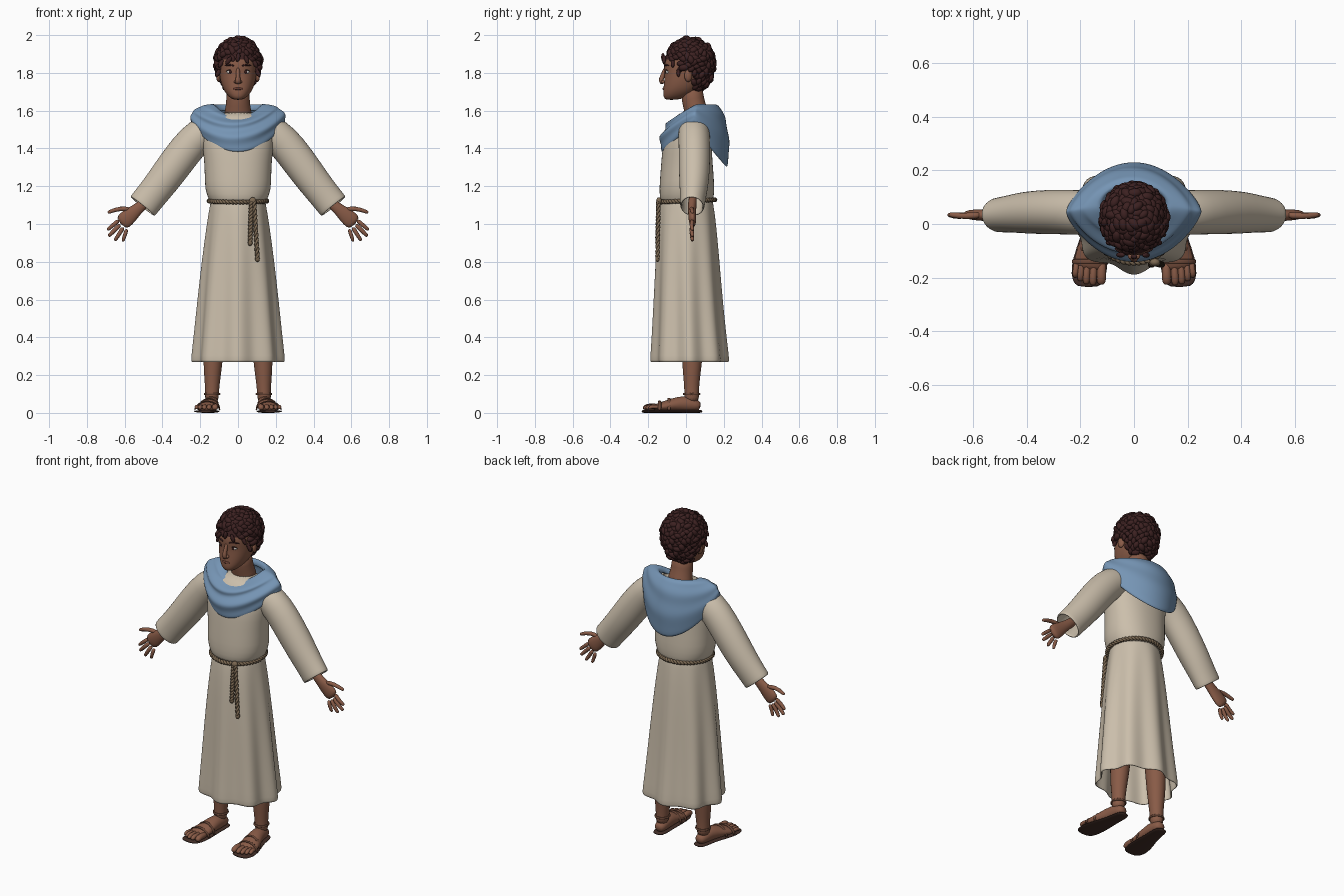
import bpy, bmesh, math, random
from math import sin, cos, pi
from mathutils import Vector, Matrix

random.seed(4)
if "Cube" in bpy.data.objects:
    bpy.data.objects.remove(bpy.data.objects["Cube"])

X, Y, Z = Vector((1, 0, 0)), Vector((0, 1, 0)), Vector((0, 0, 1))


def material(name, r, g, b):
    m = bpy.data.materials.new(name)
    m.use_nodes = True
    m.diffuse_color = (r, g, b, 1)
    bsdf = m.node_tree.nodes["Principled BSDF"]
    bsdf.inputs["Base Color"].default_value = (r, g, b, 1)
    bsdf.inputs["Roughness"].default_value = 0.8
    return m


CLOTH = material("cream cloth", 0.60, 0.52, 0.41)
BLUE = material("blue cloth", 0.18, 0.30, 0.46)
SKIN = material("brown skin", 0.25, 0.105, 0.063)
HAIR = material("dark hair", 0.045, 0.015, 0.015)
ROPE = material("rope", 0.20, 0.14, 0.085)
SOLE = material("dark leather", 0.055, 0.027, 0.02)
STRAP = material("strap leather", 0.15, 0.065, 0.04)
LIPS = material("lips", 0.19, 0.065, 0.045)
WHITE = material("eye white", 0.75, 0.72, 0.68)


def finish(name, bm, mat, mirror=False, thick=0, subdiv=1):
    bmesh.ops.recalc_face_normals(bm, faces=bm.faces)
    mesh = bpy.data.meshes.new(name)
    bm.to_mesh(mesh)
    bm.free()
    mesh.materials.append(mat)
    for p in mesh.polygons:
        p.use_smooth = True
    ob = bpy.data.objects.new(name, mesh)
    bpy.context.collection.objects.link(ob)
    if mirror:
        ob.modifiers.new("mirror", "MIRROR").use_mirror_merge = False
    if thick:
        ob.modifiers.new("thickness", "SOLIDIFY").thickness = thick
    if subdiv:
        ob.modifiers.new("smooth", "SUBSURF").levels = subdiv
        ob.modifiers["smooth"].render_levels = subdiv
    return ob


def loft(name, parts, mat, caps=True, **options):
    """Skin each list of rings into a closed tube."""
    bm = bmesh.new()
    for rings in parts:
        loops = [[bm.verts.new(p) for p in ring] for ring in rings]
        n = len(loops[0])
        for a, b in zip(loops, loops[1:]):
            for i in range(n):
                j = (i + 1) % n
                bm.faces.new((a[i], a[j], b[j], b[i]))
        if caps:
            bm.faces.new(loops[0])
            bm.faces.new(loops[-1])
    return finish(name, bm, mat, **options)


def tube(rows, ref=Y, n=12):
    """Rings along a path; each row is x, y, z, half width, half depth."""
    pts = [Vector(r[:3]) for r in rows]
    rings = []
    for i, r in enumerate(rows):
        t = (pts[min(i + 1, len(pts) - 1)] - pts[max(i - 1, 0)]).normalized()
        u = ref.cross(t).normalized()
        v = t.cross(u)
        rings.append([pts[i] + u * r[3] * cos(2 * pi * k / n) + v * r[-1] * sin(2 * pi * k / n)
                      for k in range(n)])
    return rings


def section(z, w, front, back, power=1.0, fold=0, n=32):
    """Horizontal body section, optionally fluted into eight folds."""
    mid, depth, ring = (front + back) / 2, (back - front) / 2, []
    for k in range(n):
        a = 2 * pi * k / n
        c, s, f = cos(a), sin(a), 1 + fold * (cos(8 * a) - 1)
        ring.append(Vector((f * w * math.copysign(abs(c) ** power, c),
                            mid + f * depth * math.copysign(abs(s) ** power, s), z)))
    return ring


def blobs(name, items, mat, detail=2, **options):
    """Ellipsoids given as (centre, radii, rotation)."""
    bm = bmesh.new()
    for c, r, rot in items:
        m = Matrix.Translation(c) @ rot.to_4x4() @ Matrix.Diagonal((*r, 1))
        bmesh.ops.create_icosphere(bm, subdivisions=detail, radius=1, matrix=m)
    return finish(name, bm, mat, subdiv=0, **options)


FLAT = Matrix.Identity(3)

# Tunic: torso, fluted skirt and sleeves
loft("tunic_torso", [[section(*s, power=0.9) for s in (
    (1.10, .147, -.133, .142), (1.135, .155, -.137, .145), (1.18, .177, -.143, .152),
    (1.28, .176, -.135, .145), (1.37, .183, -.128, .138), (1.46, .195, -.118, .135),
    (1.54, .18, -.085, .13), (1.60, .10, -.03, .11))]], CLOTH)
loft("tunic_skirt", [[section(z, w, f, b, fold=k, n=64) for z, w, f, b, k in (
    (1.13, .143, -.13, .14, 0), (1.09, .15, -.138, .147, .01), (1.0, .166, -.15, .16, .02),
    (.8, .193, -.162, .178, .035), (.6, .216, -.172, .195, .05), (.4, .237, -.183, .216, .06),
    (.29, .25, -.191, .23, .065), (.268, .249, -.19, .229, .065))]],
    CLOTH, caps=False, thick=.01)
loft("sleeves", [tube((
    (.09, .04, 1.52, .075, .075), (.17, .042, 1.49, .09, .085), (.235, .044, 1.445, .092, .084),
    (.32, .045, 1.335, .093, .084), (.40, .043, 1.225, .088, .08), (.46, .038, 1.15, .084, .07),
    (.498, .034, 1.103, .084, .066), (.506, .033, 1.093, .083, .065)), n=20)],
    CLOTH, caps=False, mirror=True, thick=.01)


# Draped cowl: soft folds at the front, a rounded fall at the back
def cowl_ring(t, n=64):
    ring = []
    for k in range(n):
        a = 2 * pi * k / n
        s = sin(a)
        front, back = max(0, -s), max(0, s)
        top = 1.635 - .065 * front ** 2
        low = 1.535 - .155 * front ** 1.6 - .235 * back ** 1.3
        out = sin(t * pi / 2) ** .85
        wave = .009 * sin(t * 6 * pi + 2 * cos(a)) * (.35 + front) * sin(pi * t)
        w = .122 + .14 * out + wave
        d = .075 + (.125 * back + .125 * front) * out + wave
        y0 = .07 + out * (.035 * -back - .015 * front - .025 * (1 - abs(s)))
        tuck = 1 - .07 * max(0, t - .75) / .25
        drop = (1 - cos(t * pi / 2)) * .6 + .4 * t * t
        ring.append(Vector((w * tuck * cos(a), y0 + d * tuck * s, top + (low - top) * drop)))
    return ring


neck_lip = [p * 1 - Vector((p.x * .12, (p.y - .07) * .12, .035)) for p in cowl_ring(0)]
loft("cowl", [[neck_lip] + [cowl_ring(i / 16) for i in range(17)]], BLUE, caps=False, thick=.014)


# Rope belt: twisted strands, knot and two hanging tails
def twisted(path, ref, turns):
    parts = []
    for phase in (0, pi):
        rows = []
        for i, p in enumerate(path):
            a = phase + 2 * pi * turns * i / (len(path) - 1)
            t = path[min(i + 1, len(path) - 1)] - path[max(i - 1, 0)]
            u = ref.cross(t).normalized()
            rows.append((*(p + .006 * (u * cos(a) + ref * sin(a))), .0075, .0075))
        parts.append(tube(rows, ref, 6))
    return parts


belt = [Vector((.153 * cos(a), .005 + .148 * sin(a), 1.122 + .006 * sin(a)))
        for a in (2 * pi * i / 180 for i in range(181))]
loft("rope_belt", twisted(belt, Z, 26), ROPE, subdiv=0)
for side, x0, x1, low in (("short", .07, .064, .90), ("long", .085, .103, .815)):
    tail = [Vector((x0 + (x1 - x0) * i / 40, -.146 - .005 * i / 40, 1.12 + (low - 1.12) * i / 40))
            for i in range(41)]
    loft(side + "_rope_tail", twisted(tail, Y, 6), ROPE, subdiv=0)
    blobs(side + "_tail_knot", [(Vector((x1, -.151, low)), (.013, .012, .016), FLAT)], ROPE)
blobs("belt_knot", [(Vector((.078, -.143, 1.122)), (.02, .015, .02), FLAT)], ROPE)

# Head and neck, with the scalp coloured by position
head = loft("head", [[section(*s, power=.9) for s in (
    (1.657, .022, -.105, -.05), (1.668, .042, -.118, -.005), (1.69, .064, -.122, .04),
    (1.72, .082, -.119, .075), (1.76, .094, -.116, .105), (1.80, .1, -.112, .125),
    (1.83, .102, -.118, .135), (1.87, .104, -.115, .138), (1.92, .093, -.095, .12),
    (1.955, .065, -.06, .085), (1.97, .03, -.02, .05))]], SKIN)
head.data.materials.append(HAIR)
for p in head.data.polygons:
    if p.center.z > 1.885 or (p.center.y > .04 and p.center.z > 1.74):
        p.material_index = 1
loft("neck", [tube(((0, .065, 1.55, .085, .07), (0, .05, 1.61, .067, .06),
                    (0, .035, 1.66, .062, .06), (0, .03, 1.73, .062, .06)), n=20)], SKIN)

# Face
loft("nose", [tube(((0, -.104, 1.83, .010, .012), (0, -.117, 1.80, .010, .012),
                    (0, -.132, 1.766, .013, .014), (0, -.132, 1.754, .016, .013),
                    (0, -.12, 1.743, .012, .01)))], SKIN)
blobs("nostrils", [(Vector((.013, -.12, 1.753)), (.009, .012, .009), FLAT)], SKIN, mirror=True)
blobs("eyes", [(Vector((.042, -.094, 1.806)), (.02, .014, .011), FLAT)], WHITE, mirror=True)
blobs("irises", [(Vector((.041, -.106, 1.806)), (.008, .004, .009), FLAT)], HAIR, mirror=True)
loft("upper_lids", [tube(((.02, -.106, 1.807, .003, .004), (.042, -.107, 1.819, .004, .004),
                          (.065, -.094, 1.808, .003, .004)), n=8)], SOLE, mirror=True)
loft("eyebrows", [tube(((.018, -.116, 1.836, .005, .005), (.045, -.109, 1.845, .006, .005),
                        (.075, -.088, 1.836, .003, .004)), n=8)], HAIR, mirror=True)
loft("mouth", [tube(((-.03, -.108, 1.715, .003, .004), (-.012, -.121, 1.716, .007, .006),
                     (.012, -.121, 1.716, .007, .006), (.03, -.108, 1.715, .003, .004)), n=8)], LIPS)
blobs("ears", [(Vector((.103, .012, 1.785)), (.012, .022, .034),
                Matrix.Rotation(.3, 3, "Z"))], SKIN, mirror=True)

# Curly hair: overlapping clumps spread over the skull, clear of the face and ears
curls = []
COUNT = 330
for i in range(COUNT):
    h = 1 - 2 * (i + .5) / COUNT
    a = i * pi * (3 - 5 ** .5)
    s = (1 - h * h) ** .5
    d = Vector((s * cos(a), s * sin(a), h))
    grow = random.uniform(.95, 1.05)
    p = Vector((d.x * .116, .022 + d.y * .122, 1.855 + d.z * (.124 if h > 0 else .165)))
    p = Vector((0, .022, 1.855)) + (p - Vector((0, .022, 1.855))) * grow
    face = p.y < -.035 and p.z < 1.875 + .012 * sin(p.x * 60)
    ear = p.y < .035 and p.z < 1.815
    if face or ear or h < -.86:
        continue
    size = random.uniform(.016, .022)
    turn = d.to_track_quat("Z", "Y").to_matrix() @ Matrix.Rotation(random.uniform(0, pi), 3, "Z")
    curls.append((p, (size * 1.3, size * .85, size * .8), turn))
blobs("curly_hair", curls, HAIR)
locks = []
for x, y, z, r in ((-.105, -.04, 1.80, .5), (.105, -.04, 1.80, -.5), (-.05, -.115, 1.865, .6),
                   (.045, -.116, 1.872, -.4), (0, -.122, 1.882, .2), (.09, -.07, 1.85, -.5),
                   (-.09, -.07, 1.85, .5)):
    locks.append((Vector((x, y, z)), (.012, .01, .025), Matrix.Rotation(r, 3, "Y")))
blobs("loose_curls", locks, HAIR)

# Hands with palms forward and spread fingers
loft("palms", [tube(((.45, .036, 1.15, .03, .026), (.515, .033, 1.093, .027, .022),
                     (.555, .032, 1.06, .038, .022), (.59, .034, 1.028, .046, .021),
                     (.622, .036, .999, .042, .017)), n=14)], SKIN, mirror=True)
fingers = []
for bx, bz, tx, tz, r in ((.628, 1.022, .692, .968, .012), (.62, 1.0, .686, .935, .0125),
                          (.605, .985, .652, .912, .012), (.588, .975, .61, .908, .011),
                          (.56, 1.075, .69, 1.06, .013)):
    mx, mz = (bx + tx) / 2, (bz + tz) / 2 + (.018 if bz > 1.05 else 0)
    fingers.append(tube(((bx, .035, bz, r * 1.1, r * 1.1), (mx, .028, mz, r, r),
                         (tx * .9 + mx * .1, .034, tz * .9 + mz * .1, r * .85, r * .85),
                         (tx, .036, tz, r * .5, r * .5)), n=8))
loft("fingers", fingers, SKIN, mirror=True)

# Legs, feet and toes
loft("legs", [tube(((.115, .04, .65, .07, .07), (.125, .036, .4, .058, .062),
                    (.133, .032, .27, .052, .054), (.136, .03, .18, .043, .044),
                    (.137, .03, .11, .036, .038), (.14, .03, .05, .038, .042)), n=16)],
     SKIN, mirror=True)
loft("feet", [tube(((.135, .078, .035, .024, .022), (.137, .05, .04, .036, .032),
                    (.142, -.01, .05, .041, .045), (.152, -.07, .042, .05, .036),
                    (.162, -.13, .032, .062, .026), (.168, -.175, .026, .06, .016)),
                   ref=Z, n=16)], SKIN, mirror=True)
toes = []
for x, tip, r in ((.122, -.226, .019), (.153, -.229, .015), (.178, -.225, .014),
                  (.2, -.214, .013), (.219, -.2, .012)):
    toes.append(tube(((x * .97, -.13, .03, r, r), (x, tip * .5 - .085, .035, r, r),
                      (x, tip + .012, .027, r, r * .9), (x, tip, .024, r * .6, r * .5)), Z, 8))
loft("toes", toes, SKIN, mirror=True)

# Sandals: flat soles and thin straps
loft("sandal_soles", [tube(((.135, .088, .008, .026, .008), (.137, .06, .008, .042, .008),
                            (.144, -.02, .008, .044, .008), (.156, -.10, .008, .062, .008),
                            (.168, -.17, .008, .07, .008), (.172, -.215, .008, .06, .008),
                            (.172, -.236, .008, .04, .008)), ref=Z, n=16)], SOLE, mirror=True)
arches = [[(x0 + w * cos(pi * i / 10), y, .012 + h * sin(pi * i / 10), .004, .01)
           for i in range(11)] for x0, w, y, h in ((.154, .058, -.09, .065), (.163, .066, -.14, .05))]
ankle = [(.137 + .04 * cos(pi * i / 10), .03 + .042 * sin(pi * i / 10), .1, .005, .007)
         for i in range(21)]
loft("sandal_straps", [tube(a, Y, 8) for a in arches] + [tube(ankle, Z, 8)], STRAP, mirror=True)
